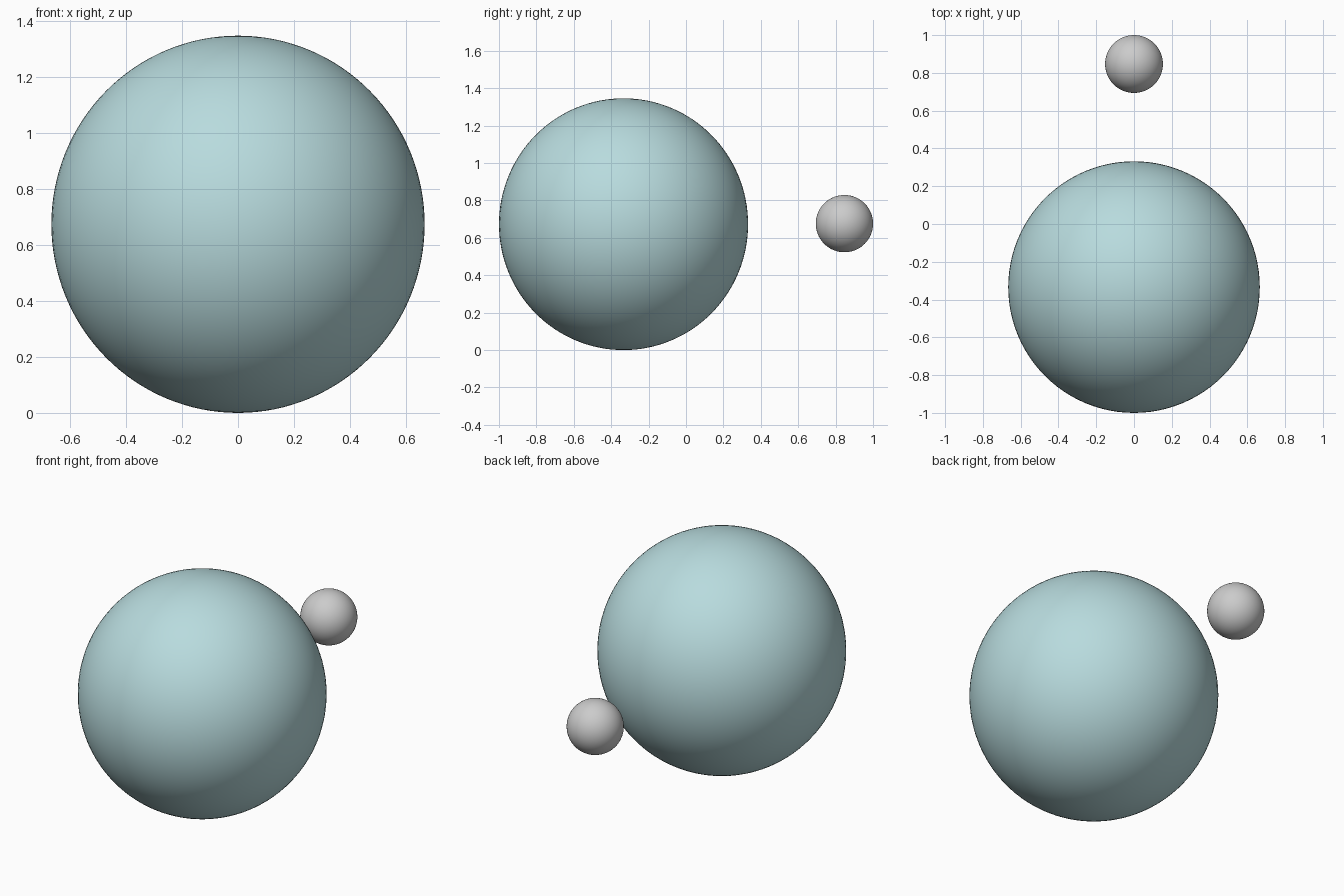
import bpy

if "Cube" in bpy.data.objects:
    bpy.data.objects.remove(bpy.data.objects["Cube"])


def ball(name, centre, radii, color=None):
    """Smooth round ball with its own x, y, z radii."""
    bpy.ops.mesh.primitive_uv_sphere_add(segments=96, ring_count=64, radius=1, location=centre)
    ob = bpy.context.object
    ob.name = name
    ob.scale = radii
    bpy.ops.object.transform_apply(location=False, rotation=False, scale=True)
    bpy.ops.object.shade_smooth()
    if color:
        mat = bpy.data.materials.new(name + "_color")
        mat.diffuse_color = color
        mat.use_nodes = True
        mat.node_tree.nodes["Principled BSDF"].inputs["Base Color"].default_value = mat.diffuse_color
        ob.data.materials.append(mat)
    return ob


# Large pale teal sphere, very slightly taller than wide
ball("large_sphere", (0, -0.334, 0.673), (0.666, 0.666, 0.673), (0.48, 0.71, 0.73, 1))

# Small grey sphere floating behind it at the same height
ball("small_sphere", (0, 0.847, 0.676), (0.153, 0.153, 0.153))
